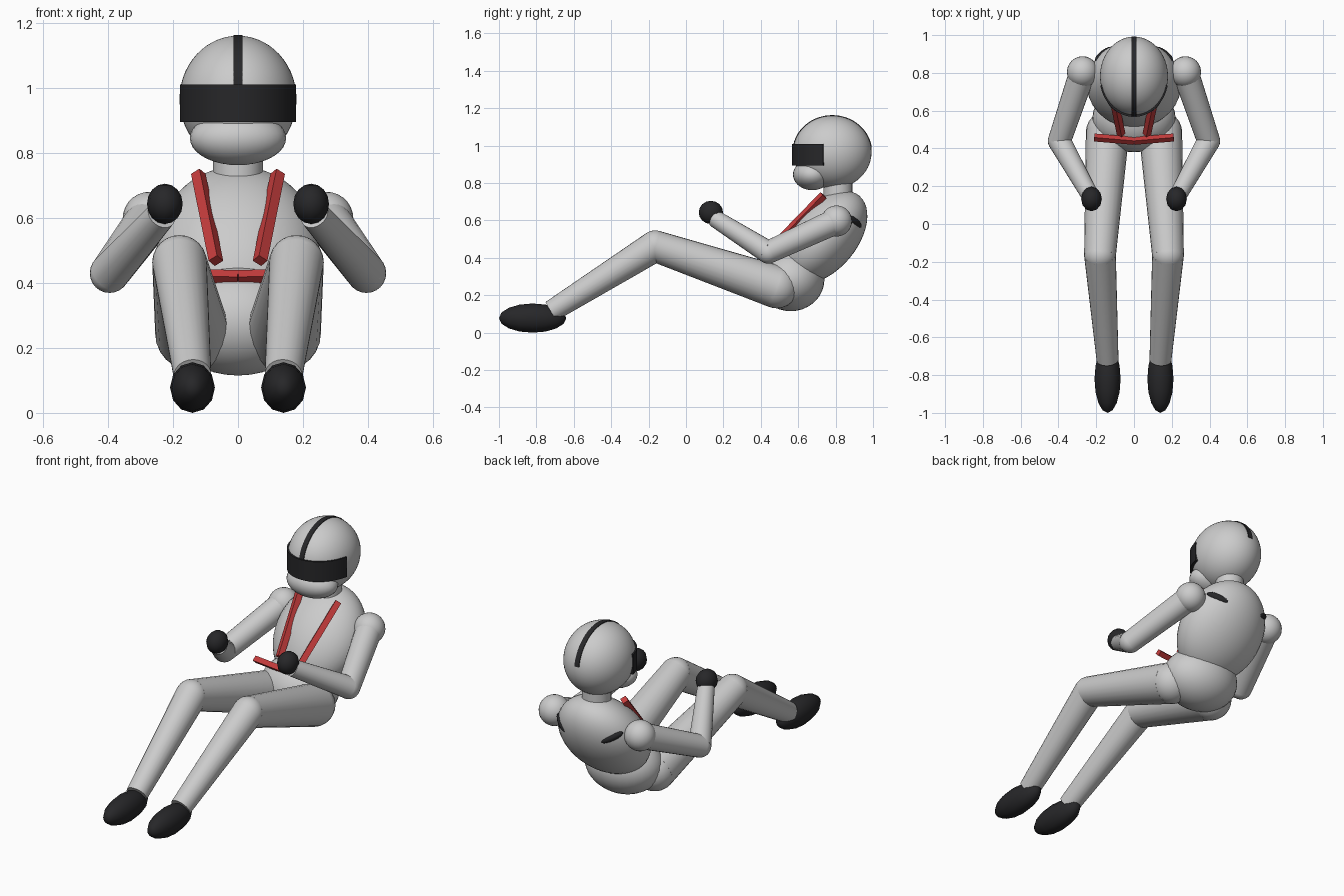
import bpy, bmesh
from math import radians, pi, sin, cos
from mathutils import Matrix, Vector

if "Cube" in bpy.data.objects:
    bpy.data.objects.remove(bpy.data.objects["Cube"])


def material(name, rgb):
    m = bpy.data.materials.new(name)
    m.diffuse_color = (*rgb, 1)
    m.use_nodes = True
    m.node_tree.nodes["Principled BSDF"].inputs["Base Color"].default_value = m.diffuse_color
    return m


DARK = material("dark", (0.02, 0.02, 0.022))
RED = material("red", (0.55, 0.045, 0.045))


def finish(name, bm, mat=None, angle=40):
    bmesh.ops.recalc_face_normals(bm, faces=bm.faces)
    me = bpy.data.meshes.new(name)
    bm.to_mesh(me)
    bm.free()
    for p in me.polygons:
        p.use_smooth = True
    me.set_sharp_from_angle(angle=radians(angle))
    ob = bpy.data.objects.new(name, me)
    bpy.context.collection.objects.link(ob)
    if mat:
        me.materials.append(mat)
    return ob


def add_ball(bm, c, r, rot=Matrix(), seg=32, rings=18):
    m = Matrix.Translation(c) @ rot @ Matrix.Diagonal((*r, 1))
    bmesh.ops.create_uvsphere(bm, u_segments=seg, v_segments=rings, radius=1, matrix=m)


def add_cone(bm, a, b, r1, r2, seg=24, twist=0):
    a, b = Vector(a), Vector(b)
    d = b - a
    m = (Matrix.Translation((a + b) / 2) @ d.to_track_quat('Z', 'Y').to_matrix().to_4x4()
         @ Matrix.Rotation(twist, 4, 'Z'))
    bmesh.ops.create_cone(bm, cap_ends=True, segments=seg, radius1=r1, radius2=r2,
                          depth=d.length, matrix=m)


def ball(name, c, r, mat=None, angle=40, **kw):
    bm = bmesh.new()
    add_ball(bm, c, r, **kw)
    return finish(name, bm, mat, angle)


def limb(name, points, radii):
    """Tapered segments with round joints at every point but the last."""
    bm = bmesh.new()
    for i in range(len(points) - 1):
        add_cone(bm, points[i], points[i + 1], radii[i], radii[i + 1])
        add_ball(bm, points[i], (radii[i],) * 3, seg=24, rings=12)
    return finish(name, bm)


def beam(name, points, r, mat):
    bm = bmesh.new()
    for a, b in zip(points, points[1:]):
        add_cone(bm, a, b, r, r, seg=4)
    return finish(name, bm, mat)


def band(name, sections, mat):
    """Closed solid strip lofted through four-point cross-sections."""
    bm = bmesh.new()
    rows = [[bm.verts.new(p) for p in s] for s in sections]
    for p, q in zip(rows, rows[1:]):
        for i in range(4):
            bm.faces.new((p[i], p[(i + 1) % 4], q[(i + 1) % 4], q[i]))
    bm.faces.new(rows[0])
    bm.faces.new(rows[-1][::-1])
    return finish(name, bm, mat)


# Helmet and neck
HY, HZ = 0.782, 0.965
ball("helmet", (0, HY, HZ), (0.18, 0.21, 0.195), seg=48, rings=28)
ball("helmet_chin", (0, 0.675, 0.845), (0.148, 0.103, 0.083))
bm = bmesh.new()
add_cone(bm, (0, 0.812, 0.69), (0, 0.812, 0.81), 0.077, 0.077, seg=32)
finish("neck", bm)

# Visor wrapped around the front of the helmet
rows = []
for i in range(33):
    t = radians(193 + 154 * i / 32)
    rows.append([(k * 0.183 * cos(t), HY + k * 0.215 * sin(t), z)
                 for k, z in ((1, 0.895), (1, 1.01), (0.9, 1.01), (0.9, 0.895))])
band("visor", rows, DARK)

# Stripe over the crown
rows = []
for i in range(33):
    t = radians(7 + 166 * i / 32)
    rows.append([(x, HY + k * 0.21 * cos(t), HZ + k * 0.195 * sin(t))
                 for k, x in ((1.015, -0.014), (1.015, 0.014), (0.95, 0.014), (0.95, -0.014))])
band("helmet_stripe", rows, DARK)

# Leaning torso and pelvis
ball("torso", (0, 0.74, 0.51), (0.25, 0.175, 0.29),
     rot=Matrix.Rotation(radians(-40), 4, 'X'), seg=40, rings=24)
ball("pelvis", (0, 0.56, 0.283), (0.22, 0.18, 0.168))

# Lap belt
beam("lap_belt", [(-0.21, 0.458, 0.424), (0, 0.44, 0.418), (0.21, 0.458, 0.424)], 0.021, RED)

for s, side in ((-1, "right"), (1, "left")):
    # Arm with a larger shoulder ball
    shoulder, elbow = (s * 0.272, 0.805, 0.597), (s * 0.395, 0.44, 0.43)
    ball("shoulder_" + side, shoulder, (0.083,) * 3, seg=24, rings=14)
    limb("arm_" + side, [shoulder, elbow, (s * 0.235, 0.155, 0.61)], [0.07, 0.061, 0.046])
    ball("glove_" + side, (s * 0.225, 0.133, 0.643), (0.055, 0.065, 0.062), DARK,
         angle=60, seg=12, rings=8)
    # Leg and shoe
    limb("leg_" + side,
         [(s * 0.14, 0.485, 0.245), (s * 0.18, -0.165, 0.463), (s * 0.14, -0.72, 0.115)],
         [0.115, 0.084, 0.058])
    ball("shoe_" + side, (s * 0.14, -0.82, 0.078), (0.069, 0.078, 0.18), DARK, angle=60,
         rot=Matrix.Rotation(pi / 2, 4, 'X'), seg=12, rings=8)
    # Shoulder strap and the dark pad behind the shoulder
    beam("shoulder_strap_" + side, [(s * 0.122, 0.735, 0.735), (s * 0.068, 0.475, 0.468)], 0.023, RED)
    a, b = Vector((s * 0.11, 0.935, 0.565)), Vector((s * 0.205, 0.865, 0.62))
    ball("back_pad_" + side, (a + b) / 2, (0.022, 0.022, 0.065), DARK,
         rot=(b - a).to_track_quat('Z', 'Y').to_matrix().to_4x4(), seg=12, rings=8)
